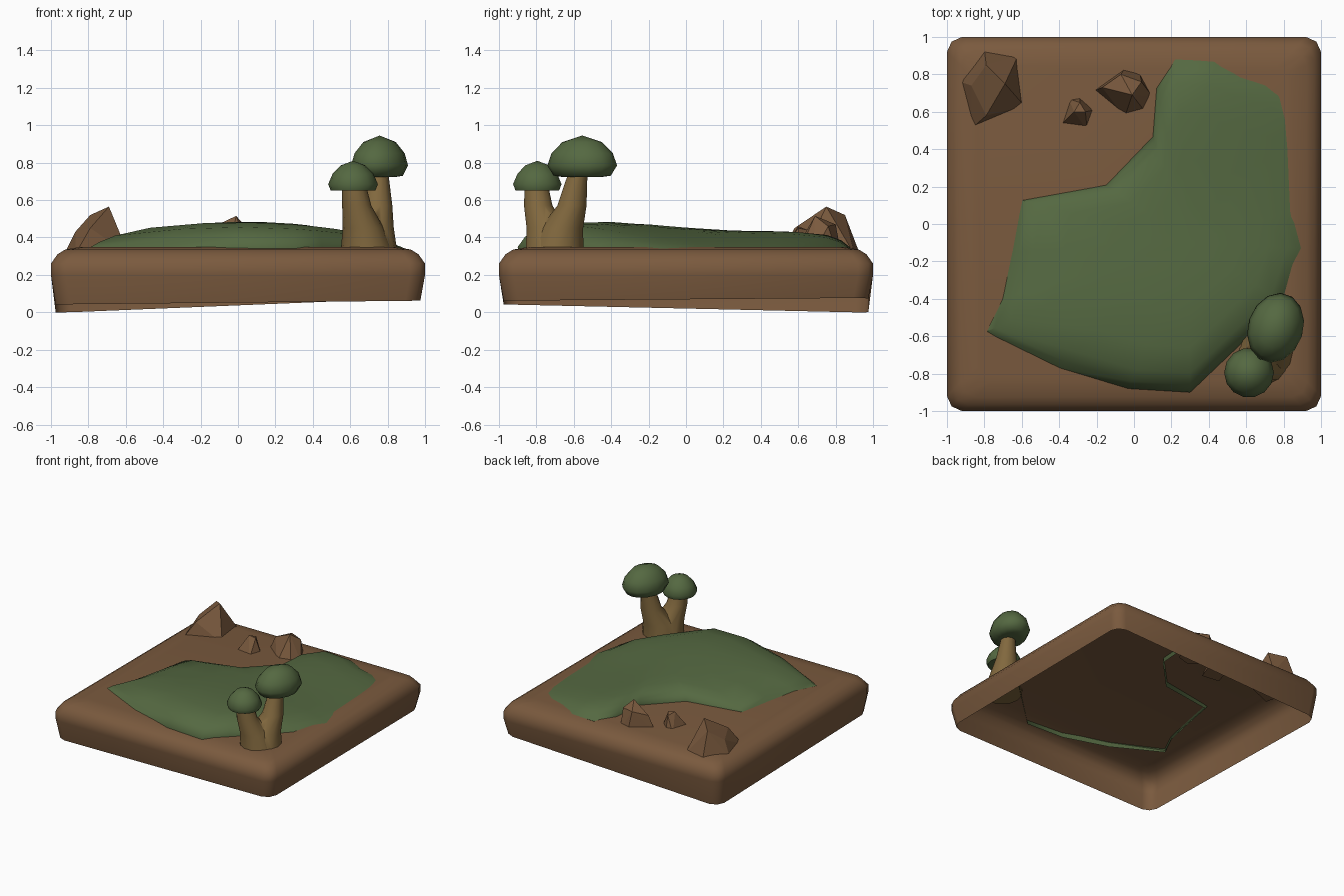
import bpy, bmesh
from math import cos, sin, pi, radians

if "Cube" in bpy.data.objects:
    bpy.data.objects.remove(bpy.data.objects["Cube"])


def material(name, rgb):
    m = bpy.data.materials.new(name)
    m.diffuse_color = (*rgb, 1)
    m.use_nodes = True
    m.node_tree.nodes["Principled BSDF"].inputs["Base Color"].default_value = m.diffuse_color
    return m


BROWN = material("earth", (0.195, 0.102, 0.048))
GREEN = material("leaf", (0.09, 0.14, 0.053))
BARK = material("bark", (0.22, 0.138, 0.048))


def finish(name, bm, mat, smooth=None):
    bmesh.ops.recalc_face_normals(bm, faces=bm.faces)
    me = bpy.data.meshes.new(name)
    bm.to_mesh(me)
    bm.free()
    me.materials.append(mat)
    ob = bpy.data.objects.new(name, me)
    bpy.context.collection.objects.link(ob)
    if smooth:
        bpy.ops.object.select_all(action='DESELECT')
        ob.select_set(True)
        bpy.context.view_layer.objects.active = ob
        bpy.ops.object.shade_smooth_by_angle(angle=radians(smooth))
    return ob


def loft(rings, bottom=False, apex=None):
    """Skin equal-length rings; close the top with a fan to apex or one face."""
    bm = bmesh.new()
    vs = [[bm.verts.new(p) for p in r] for r in rings]
    n = len(vs[0])
    for a, b in zip(vs, vs[1:]):
        for i in range(n):
            j = (i + 1) % n
            bm.faces.new((a[i], a[j], b[j], b[i]))
    if apex:
        t = bm.verts.new(apex)
        for i in range(n):
            bm.faces.new((vs[-1][i], vs[-1][(i + 1) % n], t))
    else:
        bm.faces.new(vs[-1])
    if bottom:
        bm.faces.new(vs[0][::-1])
    return bm


def circle(cx, cy, z, rx, ry=None, n=14, turn=0):
    ry = ry or rx
    pts = []
    for i in range(n):
        a = 2 * pi * i / n
        x, y = rx * cos(a), ry * sin(a)
        pts.append((cx + x * cos(turn) - y * sin(turn),
                    cy + x * sin(turn) + y * cos(turn), z))
    return pts


# Ground slab: rounded square shell, open below, with an uneven lower edge
def square(h, z=None):
    corner = [(h, h - 0.08), (h - 0.025, h - 0.025), (h - 0.08, h)]
    pts = []
    for _ in range(4):
        pts += corner
        corner = [(-y, x) for x, y in corner]
    out = []
    for x, y in pts:
        u, v = (x / h + 1) / 2, (y / h + 1) / 2
        low = (1 - v) * (0.045 + 0.02 * u) + v * 0.08 * u
        out.append((x, y, low if z is None else z))
    return out


rings = [square(0.975)] + [square(h, z) for h, z in (
    (1.0, 0.2), (1.0, 0.26), (0.965, 0.31), (0.925, 0.335), (0.84, 0.35))]
rings[0] = [(x, y, max(0, z - 0.003)) for x, y, z in rings[0]]
finish("ground_slab", loft(rings), BROWN, 50)

# Grass mound: outline shrunk towards a centre under a soft dome
outline = [(-0.8, -0.58), (-0.4, -0.77), (-0.03, -0.88), (0.3, -0.9),
           (0.45, -0.76), (0.62, -0.6), (0.8, -0.42), (0.9, -0.13),
           (0.88, 0.08), (0.9, 0.53), (0.81, 0.73), (0.57, 0.8),
           (0.43, 0.87), (0.22, 0.88), (0.12, 0.73), (0.1, 0.47),
           (-0.15, 0.21), (-0.61, 0.13), (-0.66, -0.15), (-0.71, -0.4)]
CX, CY = 0.3, -0.1


def dome(x, y):
    t = min(1, max(0, (y + 0.5) / 0.8))
    return 0.485 - 0.13 * x * x - 0.045 * t * t * (3 - 2 * t)


rings = []
for f, blend in ((0.985, -0.25), (1, 0.1), (0.95, 0.5), (0.87, 0.8),
                 (0.7, 0.97), (0.45, 1), (0.2, 1)):
    ring = []
    for px, py in outline:
        x, y = CX + (px - CX) * f, CY + (py - CY) * f
        ring.append((x, y, 0.335 + (dome(x, y) - 0.335) * blend))
    rings.append(ring)
finish("grass_mound", loft(rings, apex=(CX, CY, dome(CX, CY))), GREEN, 50)

# Forked trunk: two leaning stems joined at a shared foot
stems = [
    [(0.69, -0.72, 0.335, 0.14), (0.67, -0.745, 0.45, 0.11),
     (0.635, -0.79, 0.57, 0.078), (0.62, -0.8, 0.68, 0.064)],
    [(0.705, -0.69, 0.335, 0.145), (0.715, -0.665, 0.45, 0.118),
     (0.745, -0.61, 0.57, 0.08), (0.752, -0.575, 0.76, 0.05)]]
trunk, second = [
    finish(nm, loft([circle(x, y, z, r) for x, y, z, r in s], bottom=True),
           BARK, 50)
    for nm, s in zip(("forked_trunk", "stem_helper"), stems)]
union = trunk.modifiers.new("join", 'BOOLEAN')
union.operation = 'UNION'
union.solver = 'EXACT'
union.object = second
second.hide_render = True
second.hide_set(True)

# Rounded tree crowns
for name, cx, cy, rx, ry, turn, prof, top in (
    ("small_crown", 0.615, -0.795, 0.133, 0.133, 0,
     ((0.65, 0.6), (0.652, 0.9), (0.685, 1), (0.74, 0.82), (0.785, 0.5)), 0.81),
    ("large_crown", 0.757, -0.555, 0.148, 0.19, radians(-18),
     ((0.722, 0.5), (0.73, 0.82), (0.785, 1), (0.85, 0.88), (0.91, 0.57)), 0.945)):
    rings = [circle(cx, cy, z, rx * f, ry * f, 14, turn) for z, f in prof]
    finish(name, loft(rings, bottom=True, apex=(cx, cy, top)), GREEN, 60)

# Faceted rocks: hull of a foot outline and a few peaks
rocks = {
    "large_rock": ([(-0.93, 0.76), (-0.8, 0.93), (-0.62, 0.9), (-0.585, 0.63),
                    (-0.87, 0.51)],
                   [(-0.69, 0.75, 0.565), (-0.79, 0.85, 0.52),
                    (-0.87, 0.74, 0.43), (-0.79, 0.58, 0.45)]),
    "medium_rock": ([(-0.22, 0.71), (-0.05, 0.83), (0.03, 0.81), (0.1, 0.68),
                     (0.06, 0.6), (-0.05, 0.57)],
                    [(-0.01, 0.69, 0.515), (-0.07, 0.8, 0.47),
                     (-0.17, 0.73, 0.44), (0.04, 0.76, 0.46)]),
    "small_rock": ([(-0.4, 0.52), (-0.35, 0.67), (-0.29, 0.68), (-0.21, 0.61),
                    (-0.25, 0.5)],
                   [(-0.32, 0.6, 0.46), (-0.26, 0.6, 0.45),
                    (-0.29, 0.65, 0.44)])}
for name, (foot, peaks) in rocks.items():
    bm = bmesh.new()
    for p in [(x, y, 0.31) for x, y in foot] + peaks:
        bm.verts.new(p)
    bmesh.ops.convex_hull(bm, input=bm.verts)
    finish(name, bm, BROWN)
